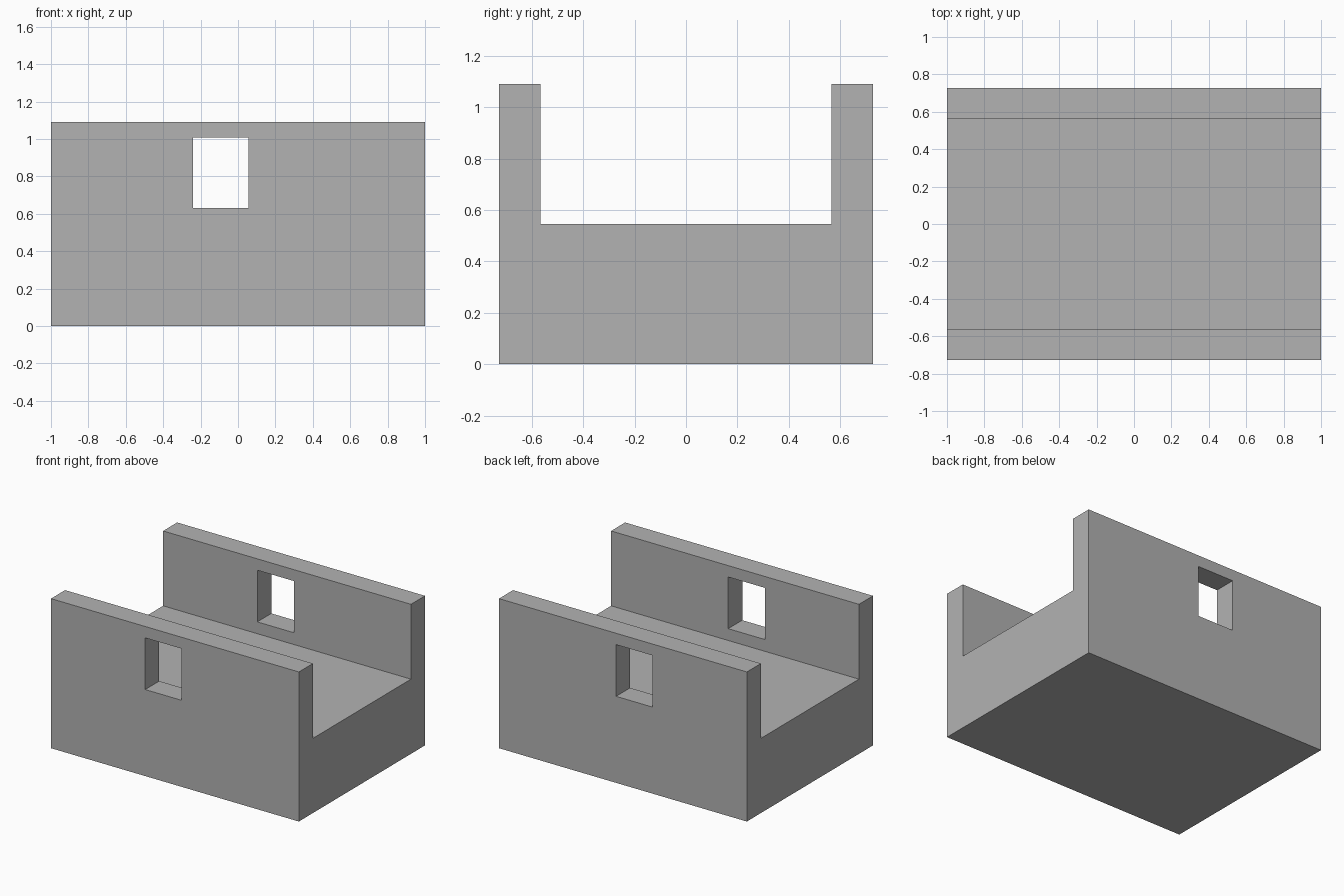
import bpy
import bmesh

cube = bpy.data.objects.get("Cube")
if cube:
    bpy.data.objects.remove(cube, do_unlink=True)

# Overall sizes
HALF_X, HALF_Y, INNER_Y = 1.0, 0.727, 0.565
FLOOR, TOP = 0.545, 1.091
WIN_X, WIN_Z = (-0.24, 0.055), (0.631, 1.008)

grey = bpy.data.materials.new("plain grey")
grey.use_nodes = True
colour = (0.448, 0.448, 0.448, 1)
grey.diffuse_color = colour
grey.node_tree.nodes["Principled BSDF"].inputs["Base Color"].default_value = colour


def add_prism(name, profile, axis, start, end):
    """Extrude a closed 2D profile along the x or y axis."""
    bm = bmesh.new()
    place = (lambda a, b: (start, a, b)) if axis == "x" else (lambda a, b: (a, start, b))
    face = bm.faces.new([bm.verts.new(place(a, b)) for a, b in profile])
    step = (end - start, 0, 0) if axis == "x" else (0, end - start, 0)
    grown = bmesh.ops.extrude_face_region(bm, geom=[face], use_keep_orig=True)
    moved = [g for g in grown["geom"] if isinstance(g, bmesh.types.BMVert)]
    bmesh.ops.translate(bm, verts=moved, vec=step)
    bmesh.ops.recalc_face_normals(bm, faces=bm.faces)
    mesh = bpy.data.meshes.new(name)
    bm.to_mesh(mesh)
    bm.free()
    mesh.materials.append(grey)
    obj = bpy.data.objects.new(name, mesh)
    bpy.context.collection.objects.link(obj)
    return obj


# Solid base with two raised side walls, one U-shaped section
half = [(HALF_Y, 0), (HALF_Y, TOP), (INNER_Y, TOP), (INNER_Y, FLOOR)]
section = half + [(-y, z) for y, z in reversed(half)]
body = add_prism("walled_channel", section, "x", -HALF_X, HALF_X)

# Window opening through both walls
window = [(WIN_X[0], WIN_Z[0]), (WIN_X[1], WIN_Z[0]),
          (WIN_X[1], WIN_Z[1]), (WIN_X[0], WIN_Z[1])]
cutter = add_prism("window_cutter", window, "y", -1, 1)
cut = body.modifiers.new("window_openings", "BOOLEAN")
cut.operation = "DIFFERENCE"
cut.solver = "EXACT"
cut.object = cutter

# Apply the cut and drop the helper
bpy.context.view_layer.objects.active = body
body.select_set(True)
bpy.ops.object.modifier_apply(modifier=cut.name)
bpy.data.objects.remove(cutter, do_unlink=True)
